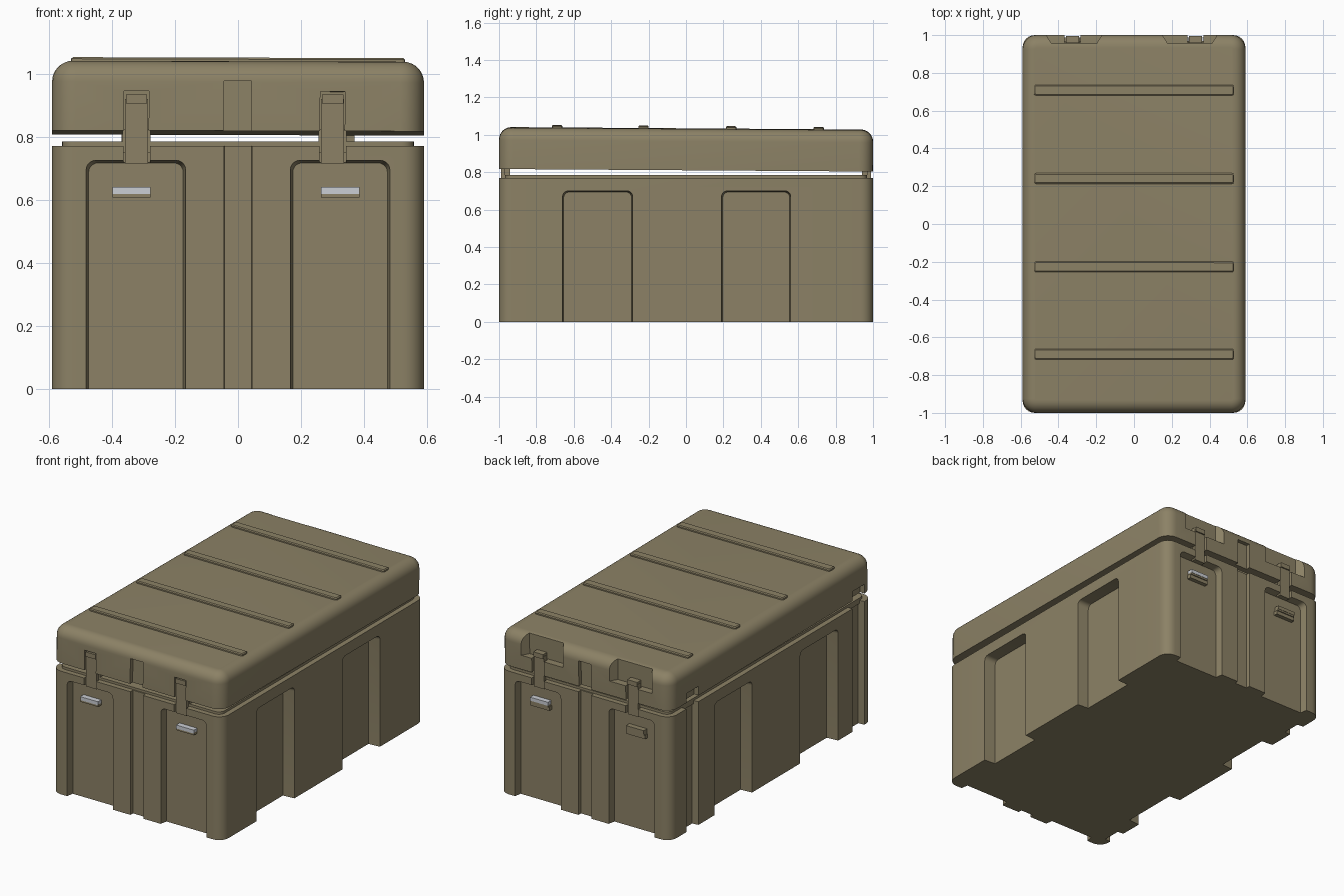
import bpy, bmesh, math
from mathutils import Matrix

if "Cube" in bpy.data.objects:
    bpy.data.objects.remove(bpy.data.objects["Cube"])

HX, HY = 0.59, 1.0


def material(name, rgb):
    m = bpy.data.materials.new(name)
    m.diffuse_color = (*rgb, 1)
    m.use_nodes = True
    m.node_tree.nodes["Principled BSDF"].inputs["Base Color"].default_value = m.diffuse_color
    return m


TAN = material("olive tan plastic", (0.262, 0.222, 0.132))
GREY = material("light grey metal", (0.60, 0.62, 0.66))


def loft(name, rings, mat=TAN):
    """Closed solid through a stack of equal-length rings."""
    bm = bmesh.new()
    vs = [[bm.verts.new(p) for p in r] for r in rings]
    n = len(rings[0])
    for a, b in zip(vs, vs[1:]):
        for i in range(n):
            bm.faces.new((a[i], a[(i + 1) % n], b[(i + 1) % n], b[i]))
    bm.faces.new(vs[0][::-1])
    bm.faces.new(vs[-1])
    bmesh.ops.recalc_face_normals(bm, faces=bm.faces)
    me = bpy.data.meshes.new(name)
    bm.to_mesh(me)
    bm.free()
    me.materials.append(mat)
    ob = bpy.data.objects.new(name, me)
    bpy.context.collection.objects.link(ob)
    return ob


def round_rect(hx, hy, r, z, cx=0, cy=0, n=6):
    pts = []
    for k, (sx, sy) in enumerate(((1, 1), (-1, 1), (-1, -1), (1, -1))):
        for i in range(n + 1):
            a = math.radians(90 * k + 90 * i / n)
            pts.append((cx + sx * (hx - r) + r * math.cos(a),
                        cy + sy * (hy - r) + r * math.sin(a), z))
    return pts


def on_side(side, u, w, z):
    """Point on a wall: u along it, w inward from it."""
    return {"front": (u, -HY + w, z), "back": (u, HY - w, z),
            "right": (HX - w, u, z), "left": (-HX + w, u, z)}[side]


def profile(side, u0, u1, z0, z1, w, r=0.0, t=0.0):
    u0, u1, z1 = u0 + t, u1 - t, z1 - t
    p = [(u0, z0), (u1, z0)]
    if r:
        for c, start in ((u1 - r, 0), (u0 + r, 90)):
            for i in range(6):
                a = math.radians(start + 18 * i)
                p.append((c + r * math.cos(a), z1 - r + r * math.sin(a)))
    else:
        p += [(u1, z1), (u0, z1)]
    return [on_side(side, u, w, z) for u, z in p]


def block(name, side, u0, u1, z0, z1, w0, w1, mat=TAN):
    return loft(name, [profile(side, u0, u1, z0, z1, w) for w in (w0, w1)], mat)


def activate(ob):
    bpy.ops.object.select_all(action='DESELECT')
    ob.select_set(True)
    bpy.context.view_layer.objects.active = ob


def recess(target, side, u0, u1, z0, z1, depth, r=0.0, t=0.0):
    """Cut a (tapered, round-topped) recess into a wall."""
    c = loft("cutter", [profile(side, u0, u1, z0, z1, -0.05, r),
                        profile(side, u0, u1, z0, z1, 0, r),
                        profile(side, u0, u1, z0, z1, depth, r, t)])
    m = target.modifiers.new("cut", 'BOOLEAN')
    m.operation, m.solver, m.object = 'DIFFERENCE', 'EXACT', c
    activate(target)
    bpy.ops.object.modifier_apply(modifier=m.name)
    bpy.data.objects.remove(c)


def smooth(ob):
    activate(ob)
    bpy.ops.object.shade_smooth_by_angle(angle=math.radians(30))


LATCH_X = (-0.322, 0.30)          # front strap centres
BACK_X = (-0.325, 0.325)          # back strap centres
HINGES = ((-0.92, -0.80), (0.72, 0.84))

# Lower body with wall panels, centre grooves and strap slots
body = loft("body", [round_rect(HX, HY, 0.065, z) for z in (0, 0.77)])
for side, xs in (("front", LATCH_X), ("back", BACK_X)):
    for s in (-1, 1):
        a, b = sorted((s * 0.166, s * 0.482))
        recess(body, side, a, b, -0.1, 0.725, 0.045, 0.03, 0.008)
    recess(body, side, -0.045, 0.045, -0.1, 0.85, 0.025, 0, 0.002)
    for x in xs:
        recess(body, side, x - 0.042, x + 0.042, 0.69, 0.85, 0.04)
for side in ("left", "right"):
    for a, b in ((-0.66, -0.285), (0.19, 0.56)):
        recess(body, side, a, b, -0.1, 0.70, 0.075, 0.03, 0.006)
for a, b in HINGES:
    recess(body, "left", a, b, -0.1, 0.85, 0.04, 0, 0.004)
smooth(body)

# Sealing lip on top of the body
lip = loft("body_lip", [round_rect(0.558, 0.968, 0.04, z) for z in (0.75, 0.785)])
smooth(lip)

# Lid with rounded upper edge
R = 0.066
rings = [round_rect(HX, HY, 0.075, 0.812)]
for i in range(9):
    a = math.radians(90 * i / 8)
    d = R * (1 - math.cos(a))
    rings.append(round_rect(HX - d, HY - d, 0.075 - d, 1.033 - R + R * math.sin(a)))
lid = loft("lid", rings)
for side in ("front", "back"):
    recess(lid, side, -0.045, 0.042, 0.7, 0.97, 0.025)
for x in LATCH_X:
    recess(lid, "front", x - 0.039, x + 0.039, 0.7, 0.937, 0.04)
for x in BACK_X:
    recess(lid, "back", x - 0.042, x + 0.042, 0.7, 0.93, 0.04)
for a, b in ((-0.465, -0.17), (0.15, 0.44)):
    recess(lid, "back", a, b, 0.90, 1.15, 0.045, 0, 0.028)
for a, b in HINGES:
    recess(lid, "left", a, b, 0.7, 0.87, 0.03)

# Raised ribs across the lid
ribs = []
for y in (0.708, 0.24, -0.228, -0.69):
    ribs.append(loft("lid_rib", [round_rect(0.53 - d, 0.028 - d, 0.012 - d, z, 0, y, 3)
                                 for d, z in ((0, 1.02), (0, 1.041), (0.006, 1.046))]))

# The lid rests slightly tilted
tilt = (Matrix.Translation((0, 0, 0.92)) @ Matrix.Rotation(-0.0068, 4, 'X')
        @ Matrix.Rotation(0.003, 4, 'Y') @ Matrix.Translation((0, 0, -0.92)))
for ob in [lid] + ribs:
    ob.data.transform(tilt)
    smooth(ob)

# Latch straps, hooks and catches
for side, xs in (("front", LATCH_X), ("back", BACK_X)):
    for x in xs:
        block("latch_strap", side, x - 0.036, x + 0.036, 0.715, 0.92, 0.012, 0.042)
        block("latch_hook", side, x - 0.034, x + 0.034, 0.905, 0.934, 0.004, 0.042)
        block("latch_bracket", side, x - 0.045, x + 0.045, 0.785, 0.825, 0.03, 0.06)
    for c in (-0.338, 0.325):
        block("catch_base", side, c - 0.061, c + 0.061, 0.607, 0.622, 0.014, 0.05)
        painted = TAN if side == "back" and c < 0 else GREY
        block("catch_plate", side, c - 0.061, c + 0.061, 0.618, 0.64, 0.012, 0.05, painted)
        if side == "back":
            block("catch_skirt", side, c - 0.066, c + 0.066, 0.585, 0.61, 0.02, 0.05)
